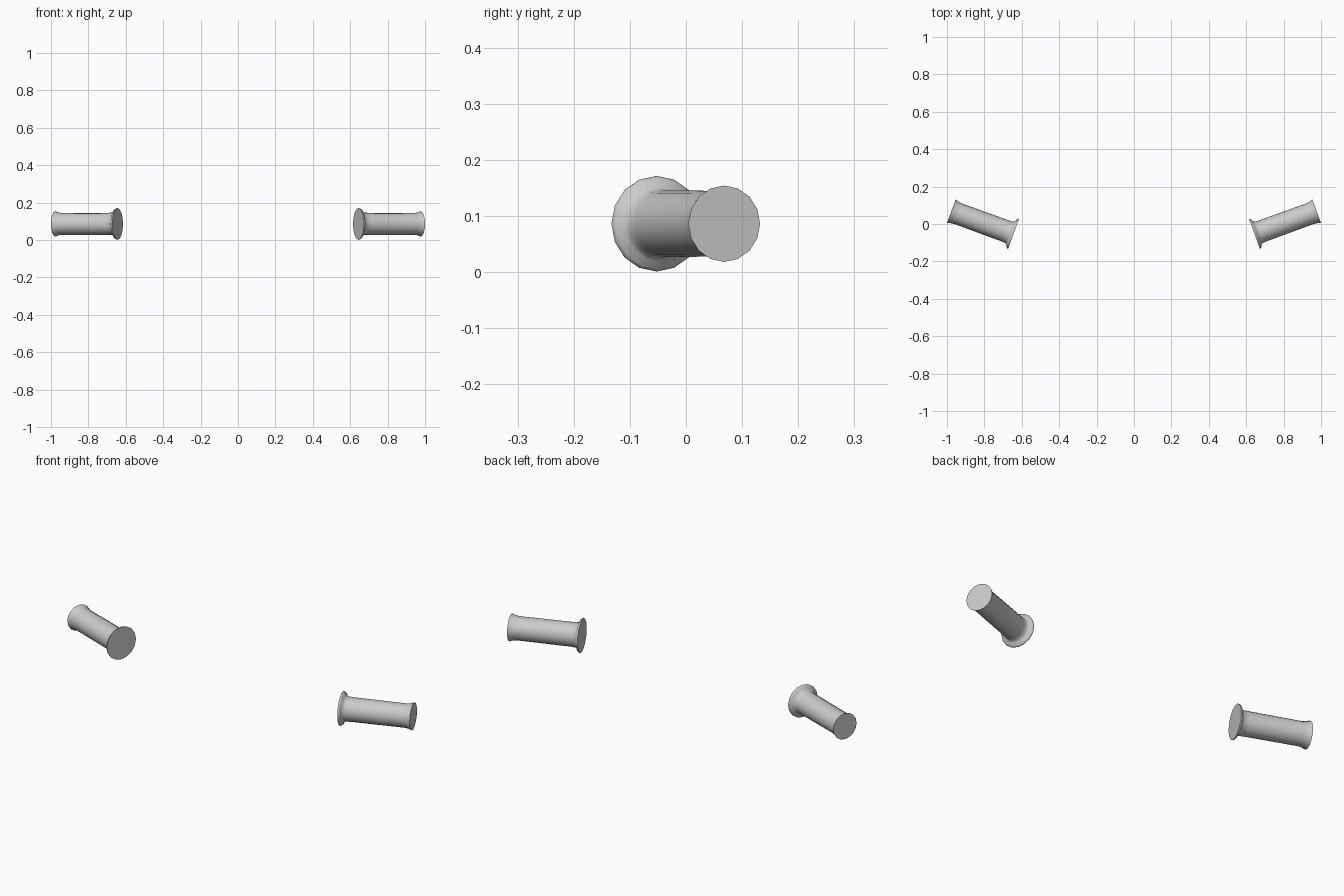
import bpy, bmesh, math
from mathutils import Vector

if "Cube" in bpy.data.objects:
    bpy.data.objects.remove(bpy.data.objects["Cube"])

SIDES = 16
ANGLE = math.radians(20)
# (distance along grip from the flange face, radius)
PROFILE = [(0, .085), (.004, .085), (.010, .080), (.016, .067), (.024, .061),
           (.05, .0595), (.315, .0585), (.335, .061), (.354, .068)]


def make_grip(name, side):
    bm = bmesh.new()
    start = Vector((.644, -.053, .0865))
    axis = Vector((math.cos(ANGLE), math.sin(ANGLE), 0))
    across = Vector((-math.sin(ANGLE), math.cos(ANGLE), 0))
    up = Vector((0, 0, 1))
    rings = []
    for s, r in PROFILE:
        ring = []
        for i in range(SIDES):
            a = 2 * math.pi * i / SIDES
            p = start + axis * s + (across * math.cos(a) + up * math.sin(a)) * r
            ring.append(bm.verts.new((p.x * side, p.y, p.z)))
        rings.append(ring)
    # tube walls
    for a, b in zip(rings, rings[1:]):
        for i in range(SIDES):
            j = (i + 1) % SIDES
            bm.faces.new((a[i], a[j], b[j], b[i]))
    # end caps
    bm.faces.new(rings[0])
    bm.faces.new(rings[-1])
    bmesh.ops.recalc_face_normals(bm, faces=bm.faces)
    mesh = bpy.data.meshes.new(name)
    bm.to_mesh(mesh)
    bm.free()
    ob = bpy.data.objects.new(name, mesh)
    bpy.context.collection.objects.link(ob)
    bpy.ops.object.select_all(action='DESELECT')
    ob.select_set(True)
    bpy.context.view_layer.objects.active = ob
    bpy.ops.object.shade_smooth_by_angle(angle=math.radians(40))


# pair of handle grips, mirrored across x
make_grip("right_grip", 1)
make_grip("left_grip", -1)
